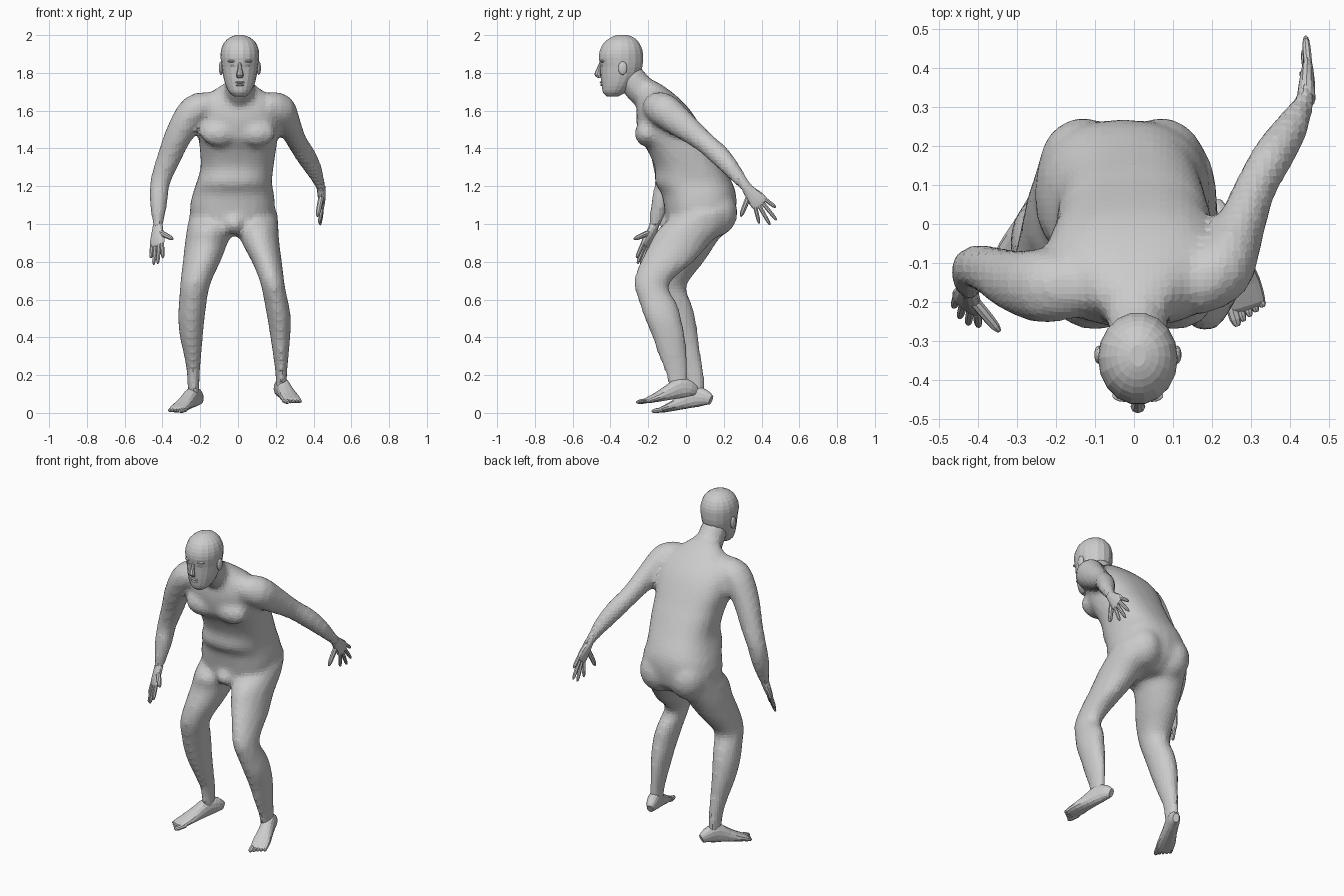
import bpy, bmesh, math
from mathutils import Vector, Matrix

default = bpy.data.objects.get("Cube")
if default:
    bpy.data.objects.remove(default, do_unlink=True)

skin = bpy.data.materials.new("plain_grey")
skin.use_nodes = True
skin.diffuse_color = (0.6, 0.6, 0.6, 1)
skin.node_tree.nodes["Principled BSDF"].inputs["Base Color"].default_value = (0.6, 0.6, 0.6, 1)


def curve_through(rings, steps):
    """Catmull-Rom interpolation of ring values."""
    out = []
    last = len(rings) - 1
    for i in range(last):
        a, b, c, d = (rings[max(0, min(last, i + k))] for k in (-1, 0, 1, 2))
        for s in range(steps):
            t = s / steps
            out.append([q + t * (r - p) / 2 + t * t * (2 * p - 5 * q + 4 * r - s2) / 2
                        + t ** 3 * (3 * q - p - 3 * r + s2) / 2
                        for p, q, r, s2 in zip(a, b, c, d)])
    return out + [list(rings[-1])]


def loft(bm, rings, wide=None, sides=16, power=2, steps=3):
    """Skin rings (x, y, z, radius, radius); level rings unless a wide axis is given."""
    pts = curve_through(rings, steps)
    centres = [Vector(p[:3]) for p in pts]
    loops = []
    for i, p in enumerate(pts):
        u, v = Vector((1, 0, 0)), Vector((0, 1, 0))
        if wide is not None:
            t = (centres[min(i + 1, len(pts) - 1)] - centres[max(i - 1, 0)]).normalized()
            w = Vector(wide)
            u = (w - t * w.dot(t)).normalized()
            v = t.cross(u)
        loop = []
        for k in range(sides):
            ang = math.tau * k / sides
            c, s = (math.copysign(abs(f) ** (2 / power), f) for f in (math.cos(ang), math.sin(ang)))
            loop.append(bm.verts.new(centres[i] + u * (c * p[3]) + v * (s * p[4])))
        loops.append(loop)
    for low, high in zip(loops, loops[1:]):
        for k in range(sides):
            n = (k + 1) % sides
            bm.faces.new((low[k], low[n], high[n], high[k]))
    bm.faces.new(loops[0][::-1])
    bm.faces.new(loops[-1])


def ball(bm, centre, radii):
    m = Matrix.Translation(centre) @ Matrix.Diagonal((*radii, 1))
    bmesh.ops.create_uvsphere(bm, u_segments=14, v_segments=9, radius=1, matrix=m)


def span(rings):
    """Turn (x, front y, back y, z, half width) into ring values."""
    return [(x, (f + b) / 2, z, w, (b - f) / 2) for x, f, b, z, w in rings]


def finish(name, bm):
    bmesh.ops.recalc_face_normals(bm, faces=bm.faces[:])
    mesh = bpy.data.meshes.new(name)
    bm.to_mesh(mesh)
    bm.free()
    obj = bpy.data.objects.new(name, mesh)
    bpy.context.collection.objects.link(obj)
    mesh.materials.append(skin)
    return obj


# Body: torso, neck, arms and legs fused into one skin
bm = bmesh.new()
loft(bm, span([
    (-.02, -.04, .16, .94, .1), (-.03, -.1, .24, 1, .2), (-.03, -.115, .265, 1.08, .225),
    (-.025, -.13, .265, 1.16, .215), (-.02, -.165, .245, 1.22, .2), (-.005, -.165, .2, 1.3, .193),
    (0, -.21, .145, 1.4, .203), (0, -.245, .115, 1.45, .21), (0, -.262, .07, 1.53, .225),
    (0, -.262, .025, 1.6, .22), (0, -.25, -.03, 1.66, .19), (0, -.235, -.09, 1.71, .125),
    (.005, -.25, -.15, 1.75, .07)]), sides=24, power=2.4)
for s in (-1, 1):
    ball(bm, (s * .1, -.21, 1.48), (.1, .062, .07))          # chest
    ball(bm, (s * .1 - .03, .15, 1.06), (.115, .125, .13))   # buttocks
ball(bm, (-.02, -.08, 1), (.06, .06, .055))                  # groin

# Neck
loft(bm, [(0, -.13, 1.62, .1, .09), (.005, -.2, 1.68, .082, .082),
          (.01, -.25, 1.72, .078, .08), (.01, -.31, 1.8, .075, .075)], wide=(1, 0, 0))

# Left arm reaches back, right arm hangs forward
loft(bm, [(.14, -.16, 1.62, .08, .075), (.22, -.12, 1.605, .085, .09), (.265, -.03, 1.535, .066, .078),
          (.31, .09, 1.44, .054, .058), (.36, .18, 1.36, .054, .056), (.405, .25, 1.28, .044, .046),
          (.435, .31, 1.205, .026, .032), (.442, .34, 1.17, .024, .036)], wide=(1, 0, 0))
loft(bm, [(-.14, -.16, 1.63, .08, .07), (-.23, -.16, 1.6, .095, .085), (-.31, -.145, 1.48, .08, .074),
          (-.365, -.12, 1.35, .064, .064), (-.41, -.11, 1.23, .055, .054), (-.42, -.13, 1.13, .052, .049),
          (-.422, -.153, 1.05, .04, .038), (-.425, -.165, 1, .03, .029),
          (-.426, -.178, .965, .034, .024)], wide=(0, 1, 0))

# Legs
loft(bm, [(.1, .1, 1.06, .11, .14), (.105, .035, .98, .11, .178), (.12, -.03, .9, .1, .16),
          (.153, -.1, .8, .08, .142), (.175, -.165, .72, .068, .107), (.188, -.182, .66, .063, .09),
          (.204, -.147, .58, .064, .1), (.218, -.122, .5, .063, .098), (.224, -.091, .4, .053, .088),
          (.227, -.07, .3, .041, .075), (.229, -.048, .2, .031, .058), (.23, -.04, .12, .03, .05)])
loft(bm, [(-.14, .1, 1.06, .115, .14), (-.15, .04, .98, .12, .175), (-.168, .01, .9, .114, .152),
          (-.193, -.04, .8, .1, .136), (-.217, -.08, .72, .086, .112), (-.23, -.095, .66, .078, .094),
          (-.24, -.068, .58, .074, .098), (-.247, -.045, .5, .071, .096), (-.247, -.018, .4, .061, .084),
          (-.24, .012, .3, .046, .068), (-.236, .043, .2, .034, .054), (-.235, .05, .09, .031, .05)])
body = finish("body", bm)

fuse = body.modifiers.new("fuse", 'REMESH')
fuse.mode = 'VOXEL'
fuse.voxel_size = 0.019
relax = body.modifiers.new("relax", 'SMOOTH')
relax.factor = 0.5
relax.iterations = 4
fused = bpy.data.meshes.new_from_object(body.evaluated_get(bpy.context.evaluated_depsgraph_get()))
body.modifiers.clear()
body.data = fused
fused.materials.clear()
fused.materials.append(skin)

# Head
bm = bmesh.new()
loft(bm, span([
    (.01, -.42, -.36, 1.675, .03), (.01, -.44, -.32, 1.695, .055), (.01, -.447, -.285, 1.73, .074),
    (.01, -.452, -.25, 1.78, .088), (.01, -.455, -.23, 1.83, .096), (.01, -.463, -.226, 1.88, .102),
    (.01, -.457, -.229, 1.92, .1), (.01, -.435, -.247, 1.96, .084), (.01, -.4, -.275, 1.987, .054),
    (.01, -.365, -.31, 2, .02)]), sides=18, steps=2)
finish("head", bm)

# Facial features
bm = bmesh.new()
loft(bm, [(.01, -.448, 1.86, .009, .008), (.01, -.462, 1.82, .012, .012),
          (.01, -.468, 1.79, .019, .017), (.01, -.455, 1.772, .014, .01)], sides=8, steps=2)
finish("nose", bm)
bm = bmesh.new()
ball(bm, (.01, -.445, 1.75), (.026, .012, .006))
ball(bm, (.01, -.442, 1.736), (.022, .012, .007))
finish("lips", bm)
for side, s in (("left", 1), ("right", -1)):
    for part, centre, radii in (
            ("brow", (.01 + s * .036, -.44, 1.862), (.03, .016, .008)),
            ("eye", (.01 + s * .035, -.437, 1.838), (.015, .013, .007)),
            ("ear", (.01 + s * .1, -.335, 1.825), (.012, .024, .036))):
        bm = bmesh.new()
        ball(bm, centre, radii)
        finish(f"{side}_{part}", bm)


def hand(side, wrist, knuckles, wide, tips, thumb):
    """Flat palm, four fingers fanned along the wide axis, and a thumb."""
    wrist, knuckles, wide = Vector(wrist), Vector(knuckles), Vector(wide).normalized()
    bm = bmesh.new()
    stations = ((-.1, .026, .024), (.3, .036, .022), (.7, .046, .019), (1, .046, .014), (1.1, .036, .009))
    loft(bm, [(*wrist.lerp(knuckles, t), a, b) for t, a, b in stations], wide, sides=12, steps=2)
    finish(f"{side}_palm", bm)
    roots = [knuckles + wide * off for off in (.034, .012, -.011, -.034)]
    roots.append(wrist.lerp(knuckles, .3) + wide * (.015 if side == "right" else -.015))
    across = Vector((1, .3, .1))
    for k, (root, tip) in enumerate(zip(roots, tips + [thumb])):
        tip = Vector(tip)
        bm = bmesh.new()
        fat = 1.3 if k == 4 else 1
        loft(bm, [(*root.lerp(tip, t), r * fat, r * fat) for t, r in
                  ((-.1, .011), (.45, .011), (.85, .009), (1, .004))], across, sides=8, steps=2)
        finish(f"{side}_thumb" if k == 4 else f"{side}_finger_{k + 1}", bm)


hand("left", (.441, .325, 1.185), (.445, .393, 1.108), (0, .76, .65),
     [(.44, .475, 1.088), (.44, .48, 1.02), (.435, .445, .995), (.43, .388, 1.003)], (.42, .29, 1.04))
hand("right", (-.425, -.17, .985), (-.428, -.21, .89), (.77, -.64, 0),
     [(-.398, -.262, .82), (-.425, -.257, .79), (-.447, -.24, .785), (-.462, -.212, .82)],
     (-.345, -.275, .92))


def foot(side, heel, front, inner):
    """Wedge foot from heel to toe joints with five toes; heel and front lie on the sole."""
    heel, front = Vector(heel), Vector(front)
    ahead = (front - heel).normalized()
    across = ahead.cross(Vector((0, 0, 1))).normalized() * inner
    bm = bmesh.new()
    stations = ((-.03, .018, .05), (.1, .032, .085), (.3, .037, .11), (.55, .043, .08),
                (.8, .052, .05), (1, .05, .03), (1.04, .044, .018))
    loft(bm, [(*(heel.lerp(front, t) + Vector((0, 0, h / 2))), a, h / 2) for t, a, h in stations],
         across, sides=14, power=2.3, steps=2)
    finish(f"{side}_foot", bm)
    for k in range(5):
        root = front + across * (.038 - .019 * k) + Vector((0, 0, .013))
        size = .015 if k == 0 else .0105
        reach = .048 - .007 * k
        bm = bmesh.new()
        loft(bm, [(*(root + ahead * d), size * f, size * f * .85) for d, f in
                  ((-.02, 1), (reach * .6, 1), (reach, .45))], across, sides=8, steps=2)
        finish(f"{side}_toe_{k + 1}", bm)


# Inner side is to the right of travel for the left foot, which points along -y
foot("left", (.212, .045, .088), (.288, -.205, .05), 1)
foot("right", (-.202, .125, .042), (-.322, -.12, .002), -1)
